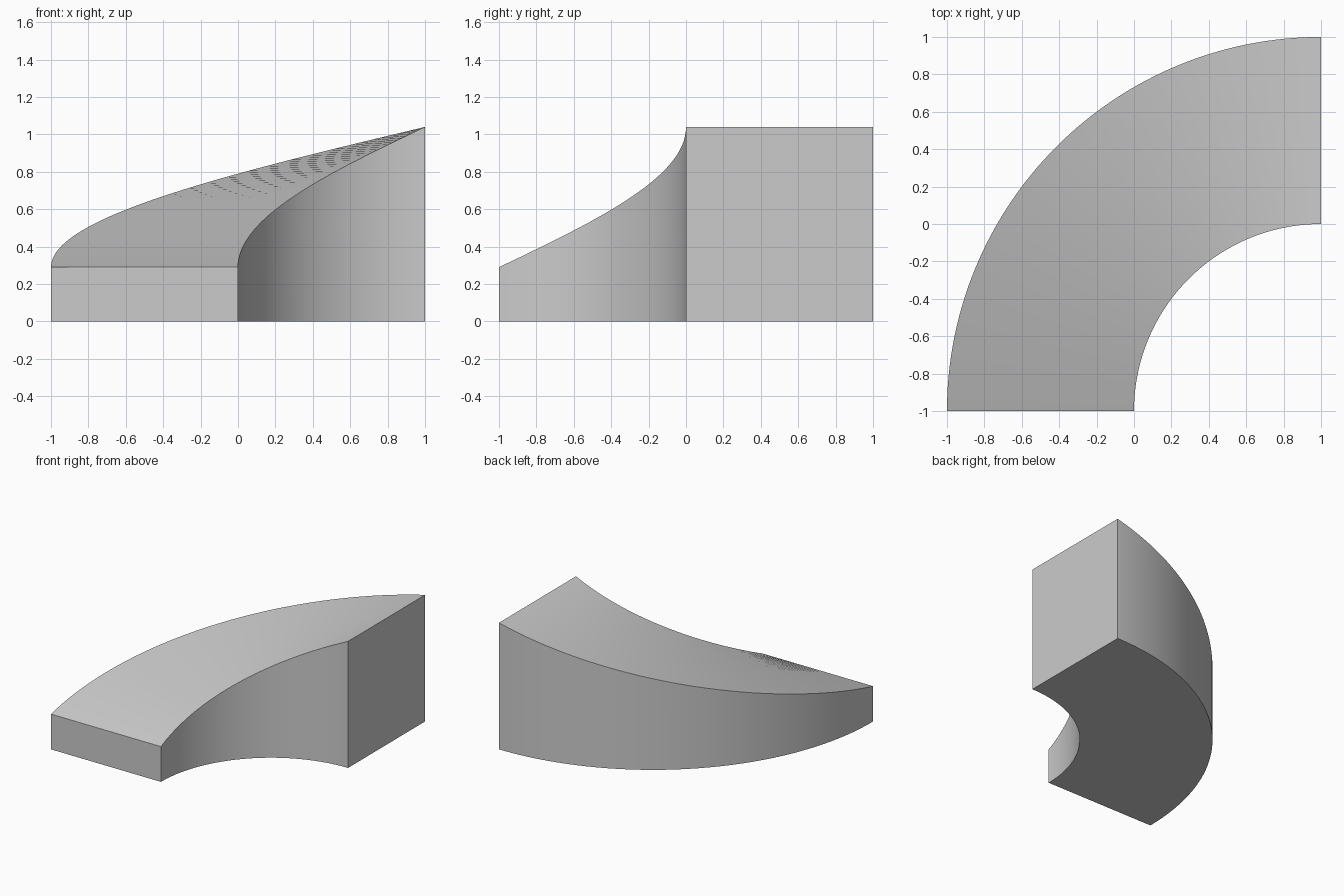
import bpy, bmesh, math

if "Cube" in bpy.data.objects:
    bpy.data.objects.remove(bpy.data.objects["Cube"])

SEGMENTS = 64
CENTRE = (1.0, -1.0)
INNER, OUTER = 1.0, 2.0
LOW, HIGH = 0.29, 1.04


# Cross-section of the ramp at a fraction of the quarter turn
def section(bm, f):
    a = math.pi - f * math.pi / 2
    h = LOW + (HIGH - LOW) * f
    return [bm.verts.new((CENTRE[0] + r * math.cos(a), CENTRE[1] + r * math.sin(a), z))
            for r, z in ((INNER, 0), (OUTER, 0), (OUTER, h), (INNER, h))]


# Sweep the rising section and cap both ends
bm = bmesh.new()
rings = [section(bm, i / SEGMENTS) for i in range(SEGMENTS + 1)]
for a, b in zip(rings, rings[1:]):
    for k in range(4):
        n = (k + 1) % 4
        bm.faces.new((a[k], a[n], b[n], b[k]))
bm.faces.new(rings[0])
bm.faces.new(rings[-1])
bmesh.ops.recalc_face_normals(bm, faces=bm.faces)

mesh = bpy.data.meshes.new("curved_ramp")
bm.to_mesh(mesh)
bm.free()
ramp = bpy.data.objects.new("curved_ramp", mesh)
bpy.context.collection.objects.link(ramp)
bpy.context.view_layer.objects.active = ramp
ramp.select_set(True)
bpy.ops.object.shade_smooth_by_angle(angle=math.radians(30))
